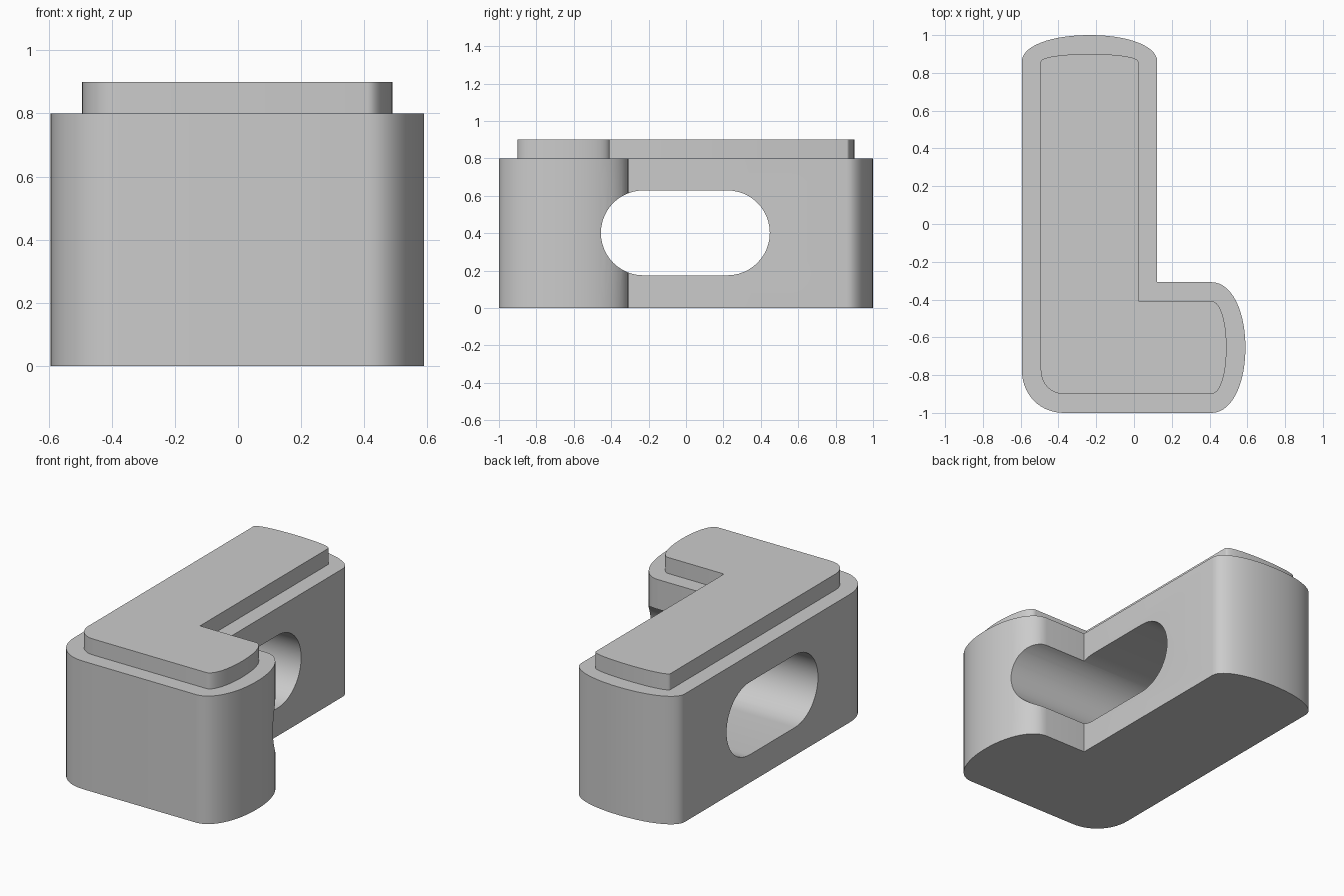
import bpy, bmesh, math
from mathutils import Vector

cube = bpy.data.objects.get("Cube")
if cube:
    bpy.data.objects.remove(cube)

grey = bpy.data.materials.new("plain grey")
grey.use_nodes = True
colour = (0.6, 0.6, 0.6, 1)
grey.diffuse_color = colour
grey.node_tree.nodes["Principled BSDF"].inputs["Base Color"].default_value = colour


def corner(a, c, b, steps=14, pull=0.58):
    """Rounded corner from a to b, leaning toward corner point c."""
    a, b, c = Vector(a), Vector(b), Vector(c)
    h, k = a.lerp(c, pull), b.lerp(c, pull)
    return [a * (1-t)**3 + h * 3*t*(1-t)**2 + k * 3*t*t*(1-t) + b * t**3
            for t in (i / steps for i in range(steps + 1))]


def l_outline(d):
    """L-shaped plan, with its border moved inward by d."""
    left, right, front, back = -0.594 + d, 0.59 - d, -1 + d, 1 - d
    inner_x, inner_y = 0.123 - d, -0.308 - d
    side_y, mid_x, mid_y = 0.86, -0.235, -0.654
    pts = corner((left, -0.77), (left, front), (-0.37, front))
    pts += corner((0.41, front), (right, front), (right, mid_y))
    pts += corner((right, mid_y), (right, inner_y), (0.41, inner_y))[1:]
    pts.append(Vector((inner_x, inner_y)))
    pts += corner((inner_x, side_y), (inner_x, back), (mid_x, back))
    pts += corner((mid_x, back), (left, back), (left, side_y))[1:]
    return pts


def extrude(name, points, move):
    """Solid made by sweeping a closed 3D outline along a vector."""
    bm = bmesh.new()
    face = bm.faces.new([bm.verts.new(p) for p in points])
    swept = bmesh.ops.extrude_face_region(bm, geom=[face])["geom"]
    bmesh.ops.translate(bm, vec=move, verts=[v for v in swept if isinstance(v, bmesh.types.BMVert)])
    bmesh.ops.recalc_face_normals(bm, faces=bm.faces)
    mesh = bpy.data.meshes.new(name)
    bm.to_mesh(mesh)
    bm.free()
    mesh.materials.append(grey)
    obj = bpy.data.objects.new(name, mesh)
    bpy.context.collection.objects.link(obj)
    return obj


# Main block and raised top step
body = extrude("body", [(p.x, p.y, 0) for p in l_outline(0)], (0, 0, 0.8))
step = extrude("top_step", [(p.x, p.y, 0.8) for p in l_outline(0.1)], (0, 0, 0.1))

# Sideways slot with round ends
radius, slot = 0.227, []
for y, start in ((0.221, -90), (-0.228, 90)):
    for i in range(25):
        a = math.radians(start + i * 7.5)
        slot.append((-1, y + radius * math.cos(a), 0.402 + radius * math.sin(a)))
cutter = extrude("slot_cutter", slot, (2, 0, 0))
cut = body.modifiers.new("slot", "BOOLEAN")
cut.operation, cut.solver, cut.object = "DIFFERENCE", "EXACT", cutter
bpy.context.view_layer.objects.active = body
bpy.ops.object.modifier_apply(modifier=cut.name)
bpy.data.objects.remove(cutter)

# Smooth curved walls, sharp rims
for obj in (body, step):
    bpy.ops.object.select_all(action="DESELECT")
    obj.select_set(True)
    bpy.context.view_layer.objects.active = obj
    bpy.ops.object.shade_smooth_by_angle(angle=math.radians(30))
